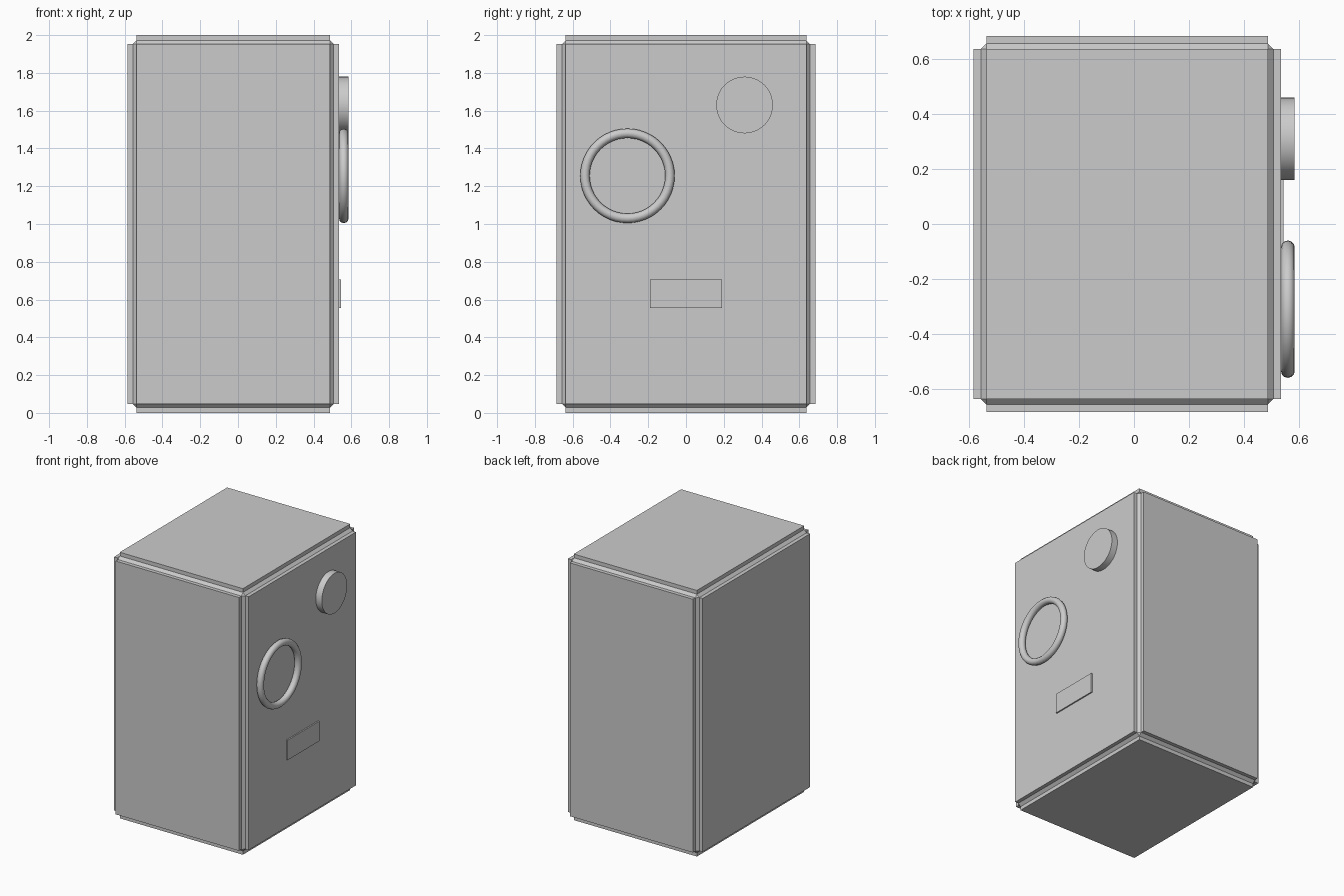
import bpy, math

if "Cube" in bpy.data.objects:
    bpy.data.objects.remove(bpy.data.objects["Cube"])

FACE_X = 0.535  # door face of the safe


def smooth(obj):
    bpy.ops.object.shade_smooth_by_angle(angle=math.radians(35))


def box(name, lo, hi):
    size = [h - l for l, h in zip(lo, hi)]
    mid = [(h + l) / 2 for l, h in zip(lo, hi)]
    bpy.ops.mesh.primitive_cube_add(size=1, location=mid)
    obj = bpy.context.object
    obj.name = name
    obj.scale = size
    bpy.ops.object.transform_apply(location=False, rotation=False, scale=True)
    return obj


# Safe body: every edge is cut inward with a rebated bevel
body = box("safe_body", (-0.585, -0.685, 0), (FACE_X, 0.685, 2))
bev = body.modifiers.new("edge_rebate", 'BEVEL')
bev.width = 0.048
bev.segments = 3
bev.profile = 0.0
bev.limit_method = 'NONE'
bpy.ops.object.modifier_apply(modifier=bev.name)
smooth(body)

# Combination dial
bpy.ops.mesh.primitive_cylinder_add(vertices=48, radius=0.15, depth=0.06,
                                    location=(FACE_X + 0.02, 0.31, 1.63),
                                    rotation=(0, math.pi / 2, 0))
dial = bpy.context.object
dial.name = "dial"
smooth(dial)

# Ring handle
bpy.ops.mesh.primitive_torus_add(major_segments=48, minor_segments=12,
                                 major_radius=0.225, minor_radius=0.025,
                                 location=(FACE_X + 0.025, -0.31, 1.255),
                                 rotation=(0, math.pi / 2, 0))
ring = bpy.context.object
ring.name = "ring_handle"
bpy.ops.object.shade_smooth()

# Blank plate
box("plate", (FACE_X - 0.01, -0.19, 0.555), (FACE_X + 0.01, 0.19, 0.705))
